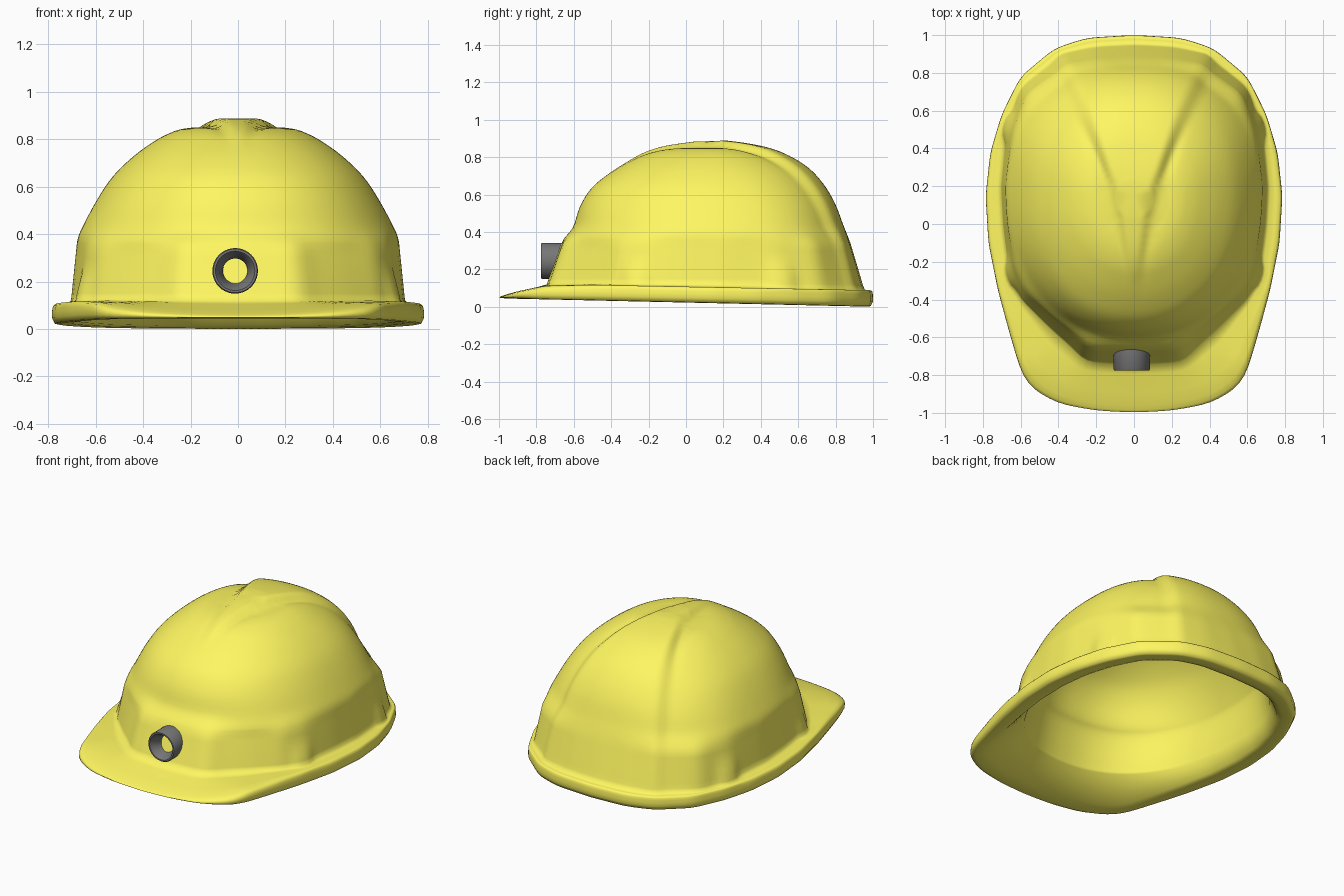
import bpy, bmesh, math
from mathutils import Vector

if "Cube" in bpy.data.objects:
    bpy.data.objects.remove(bpy.data.objects["Cube"])

N, YC = 160, 0.15
ANG = [2 * math.pi * i / N for i in range(N)]


def material(name, rgb):
    m = bpy.data.materials.new(name)
    m.diffuse_color = (*rgb, 1)
    m.use_nodes = True
    m.node_tree.nodes["Principled BSDF"].inputs["Base Color"].default_value = m.diffuse_color
    return m


def interp(pts, x):
    if x <= pts[0][0]:
        return pts[0][1]
    for (a, p), (b, q) in zip(pts, pts[1:]):
        if x <= b:
            return p + (q - p) * (x - a) / (b - a)
    return pts[-1][1]


def step(a, b, x):
    t = min(1, max(0, (x - a) / (b - a)))
    return t * t * (3 - 2 * t)


def outline(half, passes):
    """Mirrored plan outline as smoothed radii around (0, YC)."""
    polar = []
    for (x0, y0), (x1, y1) in zip(half, half[1:]):
        for k in range(12):
            x, y = x0 + (x1 - x0) * k / 12, y0 + (y1 - y0) * k / 12 - YC
            polar.append((math.atan2(x, y), math.hypot(x, y)))
    polar.append((math.pi, YC - half[-1][1]))
    # ANG runs from +x, the table from +y
    r = [interp(polar, abs(math.atan2(math.cos(a), math.sin(a)))) for a in ANG]
    for _ in range(passes):
        r = [(r[i - 1] + 2 * r[i] + r[(i + 1) % N]) / 4 for i in range(N)]
    return r


BRIM = outline([(0, 1), (.25, .985), (.42, .93), (.6, .78), (.7, .58), (.76, .38),
                (.785, .15), (.77, -.1), (.72, -.35), (.66, -.57), (.595, -.79),
                (.55, -.865), (.4, -.95), (.2, -.987), (0, -.997)], 2)
BASE = outline([(0, .915), (.2, .905), (.42, .86), (.6, .72), (.675, .5), (.705, .2),
                (.695, 0), (.665, -.25), (.61, -.39), (.45, -.55), (.31, -.675),
                (.27, -.73), (0, -.745)], 2)

# dome sections: z, front y, back y, half width
ROWS = [(.36, -.645, .835, .68), (.42, -.605, .815, .66), (.54, -.565, .77, .597),
        (.64, -.50, .71, .53), (.72, -.40, .635, .45), (.78, -.30, .54, .37),
        (.82, -.215, .44, .30), (.845, -.11, .32, .225), (.858, .05, .22, .08)]
INNER_ROWS = [(.13, -.74, .90, .70), (.22, -.70, .875, .69)] + ROWS


def sections(rows):
    out = []
    for i in range(len(rows) - 1):
        p = [Vector(rows[max(0, min(len(rows) - 1, i + k))]) for k in (-1, 0, 1, 2)]
        for s in range(4):
            t = s / 4
            out.append(.5 * (2 * p[1] + (p[2] - p[0]) * t
                       + (2 * p[0] - 5 * p[1] + 4 * p[2] - p[3]) * t * t
                       + (3 * p[1] - p[0] - 3 * p[2] + p[3]) * t ** 3))
    return out + [Vector(rows[-1])]


def ridge(p):
    """Raised central band widening to the back, with soft shoulders."""
    u = max(0, (p.y + .5) / 1.35)
    d = abs(p.x) - (.02 + .38 * u * u)
    soft = .02 + .04 * u
    h = .030 * (1 - step(-soft, soft, d))
    h -= .012 * math.exp(-((d - .02) / .03) ** 2) * (1 - step(.3, .6, p.y))
    n = (p - Vector((0, YC, .1))).normalized()
    return p + n * h * step(-.42, .2, p.y)


def lower_radius(i, z):
    c, s = math.cos(ANG[i]), math.sin(ANG[i])
    t = (z - .12) / .24
    r = BASE[i] * (1 - t * (.035 * c * c + .095 * s * s))
    # side lugs
    for ly, lx in ((.52, .68), (-.27, .66)):
        la = math.atan2(ly - YC, lx)
        da = math.atan2(s, abs(c)) - la
        r += .022 * math.exp(-(da / .09) ** 4) * (1 - step(.12, .29, z))
    return r


def upper_radius(i, row):
    c, s = math.cos(ANG[i]), math.sin(ANG[i])
    b = row[2] - YC if s > 0 else YC - row[1]
    n = 2.2 + .25 * step(-.2, .5, s) * (1 - step(.4, .8, row[0]))
    return (abs(c / row[3]) ** n + abs(s / b) ** n) ** (-1 / n)


def at(i, r, z):
    return Vector((r * math.cos(ANG[i]), YC + r * math.sin(ANG[i]), z))


def dome_rings():
    rings = []
    for z in (.12, .15, .19, .23, .27, .30, .33):
        rings.append([ridge(at(i, lower_radius(i, z), z)) for i in range(N)])
    for row in sections(ROWS):
        k = step(.31, .44, row[0])
        rings.append([ridge(at(i, (1 - k) * lower_radius(i, row[0])
                                + k * upper_radius(i, row), row[0])) for i in range(N)])
    return rings


def inner_rings():
    """Smooth hollow, a wall thickness inside the dome."""
    return [[at(i, upper_radius(i, row) * .92, row[0] * .935) for i in range(N)]
            for row in sections(INNER_ROWS)]


def z_top(y):
    return interp([(-1, .055), (-.9, .083), (-.75, .112), (-.5, .117), (1, .088)], y)


def z_bot(y):
    return .0225 - .0225 * y


def brim_ring(frac, drop, base):
    """frac: shell to brim edge; drop: top to underside."""
    ring = []
    for i in range(N):
        rb = math.hypot(base[i].x, base[i].y - YC)
        p = at(i, rb + (BRIM[i] - rb) * frac, 0)
        p.z = z_top(p.y) * (1 - drop) + z_bot(p.y) * drop
        ring.append(p)
    return ring


def lip_ring(inset, lift):
    """Underside of the rim, a fixed distance inside the brim edge."""
    ring = []
    for i in range(N):
        p = at(i, BRIM[i] - inset, 0)
        p.z = z_bot(p.y) + lift
        ring.append(p)
    return ring


def finish(bm, name, mat, angle):
    bmesh.ops.recalc_face_normals(bm, faces=bm.faces)
    me = bpy.data.meshes.new(name)
    bm.to_mesh(me)
    bm.free()
    ob = bpy.data.objects.new(name, me)
    bpy.context.collection.objects.link(ob)
    me.materials.append(mat)
    bpy.context.view_layer.objects.active = ob
    ob.select_set(True)
    bpy.ops.object.shade_smooth_by_angle(angle=math.radians(angle))
    ob.select_set(False)


def loft(bm, rings, closed=False):
    vs = [[bm.verts.new(p) for p in ring] for ring in rings]
    pairs = list(zip(vs, vs[1:])) + ([(vs[-1], vs[0])] if closed else [])
    for a, b in pairs:
        for i in range(len(a)):
            j = (i + 1) % len(a)
            bm.faces.new((a[i], a[j], b[j], b[i]))
    return vs


# helmet shell: outer dome, brim, rolled rim and hollow inside
outer = dome_rings()
base = outer[0]
brim = [brim_ring(f, d, base) for f, d in
        ((.2, -.03), (.6, 0), (.85, 0), (.95, .1), (.99, .25), (1, .45), (1, .7))]
lip = [lip_ring(a, b) for a, b in ((.012, .003), (.03, 0), (.08, .004), (.11, .012))]
bm = bmesh.new()
vs = loft(bm, outer[::-1] + brim + lip + inner_rings())
for ring, z in ((vs[0], .886), (vs[-1], .805)):
    tip = bm.verts.new((0, YC, z))
    for i in range(N):
        bm.faces.new((ring[i], ring[(i + 1) % N], tip))
finish(bm, "helmet_shell", material("yellow", (1, .93, .12)), 80)

# lamp holder: open tube with a funnel-shaped bore
profile = [(.096, -.66), (.096, -.77), (.092, -.776), (.083, -.776), (.078, -.77),
           (.052, -.715), (.052, -.66)]
bm = bmesh.new()
loft(bm, [[Vector((-.012 + r * math.cos(2 * math.pi * k / 40), y,
                   .245 + r * math.sin(2 * math.pi * k / 40))) for k in range(40)]
          for r, y in profile], closed=True)
finish(bm, "lamp_holder", material("dark_grey", (.18, .18, .18)), 35)
